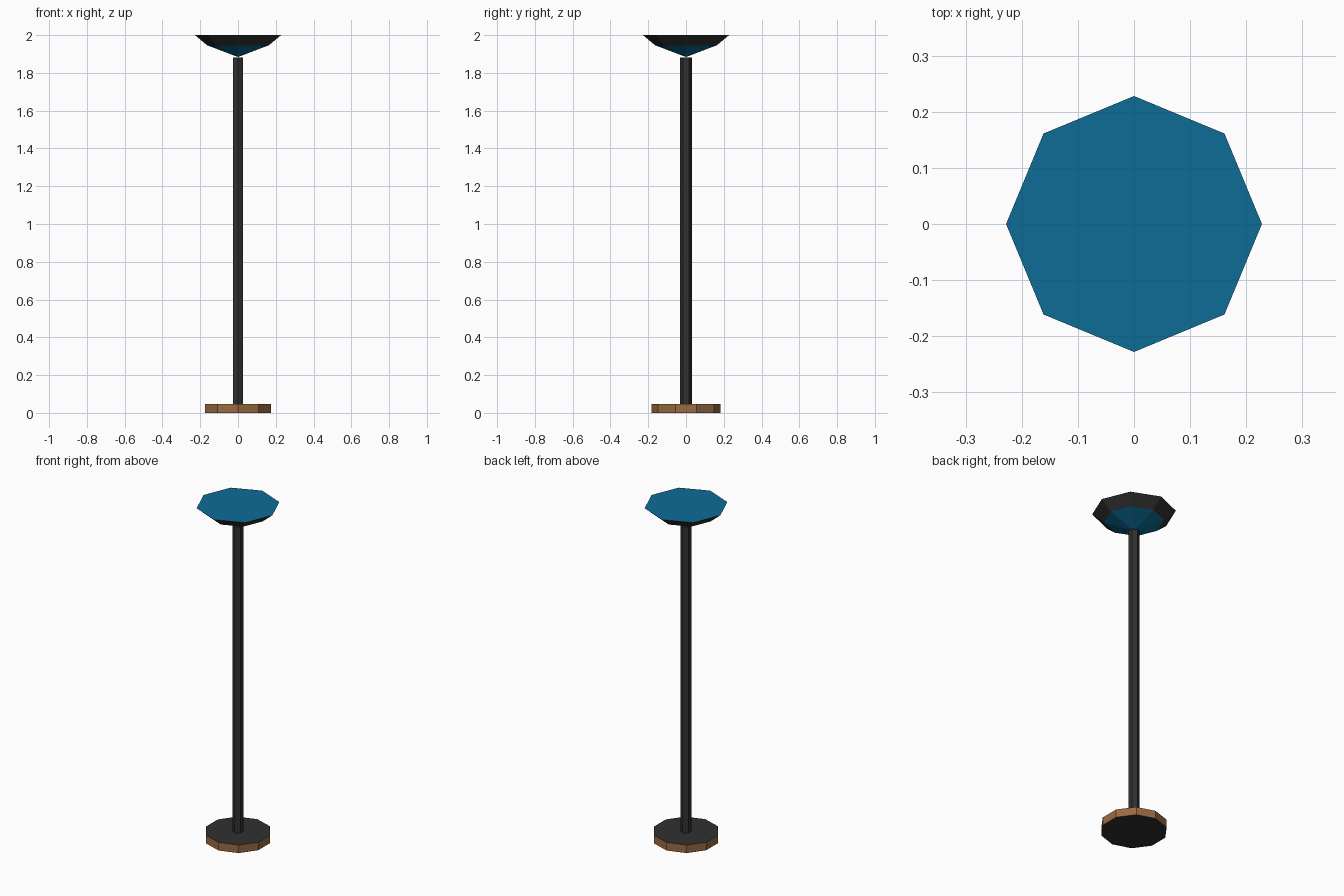
import bpy
import bmesh
from math import sin, cos, tau

cube = bpy.data.objects.get("Cube")
if cube:
    bpy.data.objects.remove(cube)


def material(name, rgb):
    mat = bpy.data.materials.new(name)
    mat.use_nodes = True
    colour = (*rgb, 1.0)
    mat.diffuse_color = colour
    mat.node_tree.nodes["Principled BSDF"].inputs["Base Color"].default_value = colour
    return mat


DARK = material("dark metal", (0.03, 0.03, 0.03))
BROWN = material("brown wood", (0.32, 0.145, 0.055))
BLUE = material("blue glass", (0.004, 0.15, 0.31))


def lathe(name, sides, profile, mats, pick):
    """Flat-sided solid from (radius, height) rings; radius 0 makes a tip."""
    bm = bmesh.new()
    rings = []
    for r, z in profile:
        count = sides if r else 1
        angles = [tau * (0.25 + i / sides) for i in range(count)]
        rings.append([bm.verts.new((r * cos(a), r * sin(a), z)) for a in angles])
    for low, high in zip(rings, rings[1:]):
        for i in range(sides):
            j = (i + 1) % sides
            if len(low) == 1:
                bm.faces.new((low[0], high[j], high[i]))
            else:
                bm.faces.new((low[i], low[j], high[j], high[i]))
    # Close the open ends
    if len(rings[0]) > 1:
        bm.faces.new(rings[0][::-1])
    bm.faces.new(rings[-1])
    bmesh.ops.recalc_face_normals(bm, faces=bm.faces)
    for face in bm.faces:
        face.material_index = pick(face)
    mesh = bpy.data.meshes.new(name)
    bm.to_mesh(mesh)
    bm.free()
    for mat in mats:
        mesh.materials.append(mat)
    obj = bpy.data.objects.new(name, mesh)
    bpy.context.collection.objects.link(obj)
    return obj


# Ten-sided foot: wooden rim, dark top and underside
lathe("base", 10, [(0.183, 0), (0.183, 0.048)], [DARK, BROWN],
      lambda f: int(abs(f.normal.z) < 0.5))

# Slim six-sided pole
lathe("pole", 6, [(0.031, 0.048), (0.031, 1.882)], [DARK], lambda f: 0)

# Eight-sided shade: blue tip and top, dark band around the rim
lathe("shade", 8, [(0, 1.884), (0.163, 1.946), (0.228, 2.0)], [BLUE, DARK],
      lambda f: int(f.normal.z < 0 and f.calc_center_median().z > 1.95))
